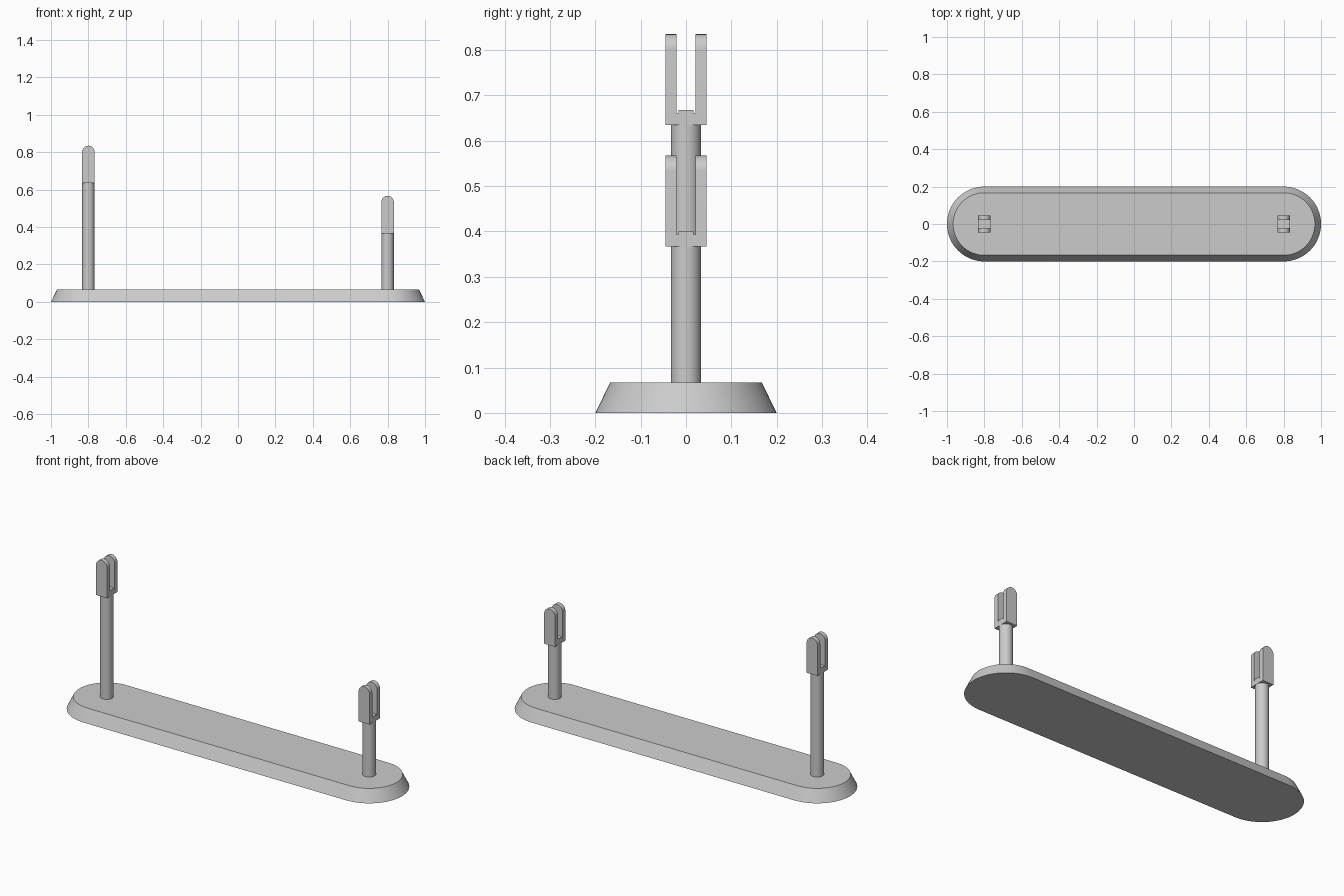
import bpy, bmesh, math
from mathutils import Vector

if "Cube" in bpy.data.objects:
    bpy.data.objects.remove(bpy.data.objects["Cube"])

# One plain grey for everything
grey = bpy.data.materials.new("plain grey")
grey.use_nodes = True
colour = (0.6, 0.6, 0.6, 1)
grey.diffuse_color = colour
grey.node_tree.nodes["Principled BSDF"].inputs["Base Color"].default_value = colour

END = 0.8          # distance of the posts and base arcs from the centre
BASE_H = 0.067     # base thickness
R = 0.033          # post radius and half width of a fork


def finish(name, bm):
    bmesh.ops.recalc_face_normals(bm, faces=bm.faces)
    mesh = bpy.data.meshes.new(name)
    bm.to_mesh(mesh)
    bm.free()
    obj = bpy.data.objects.new(name, mesh)
    bpy.context.collection.objects.link(obj)
    mesh.materials.append(grey)
    return obj


def smooth(obj):
    bpy.ops.object.select_all(action="DESELECT")
    obj.select_set(True)
    bpy.context.view_layer.objects.active = obj
    bpy.ops.object.shade_smooth_by_angle(angle=math.radians(30))


def extrude(name, points, offset):
    """Extrude a closed outline of 3D points along an offset."""
    bm = bmesh.new()
    face = bm.faces.new([bm.verts.new(p) for p in points])
    out = bmesh.ops.extrude_face_region(bm, geom=[face])
    moved = [v for v in out["geom"] if isinstance(v, bmesh.types.BMVert)]
    bmesh.ops.translate(bm, verts=moved, vec=Vector(offset))
    return finish(name, bm)


def arc(start, sweep, steps):
    return [math.radians(start + sweep * i / steps) for i in range(steps + 1)]


def make_base():
    # Stadium outline, narrower at the top
    bm = bmesh.new()
    rings = []
    for radius, z in ((0.2, 0), (0.167, BASE_H)):
        ring = []
        for side, start in ((1, -90), (-1, 90)):
            for a in arc(start, 180, 32):
                ring.append(bm.verts.new((side * END + radius * math.cos(a),
                                          radius * math.sin(a), z)))
        rings.append(ring)
    low, high = rings
    bm.faces.new(low[::-1])
    bm.faces.new(high)
    n = len(low)
    for i in range(n):
        j = (i + 1) % n
        bm.faces.new((low[i], low[j], high[j], high[i]))
    smooth(finish("base", bm))


def make_post(name, x, top):
    bm = bmesh.new()
    bmesh.ops.create_cone(bm, cap_ends=True, segments=48, radius1=R, radius2=R,
                          depth=top - BASE_H)
    bmesh.ops.translate(bm, verts=bm.verts, vec=(x, 0, (top + BASE_H) / 2))
    smooth(finish(name, bm))


def make_fork(name, x, z):
    # Round-topped block
    half, height = 0.045, 0.2
    outline = [(x - R, -half, z), (x + R, -half, z)]
    outline += [(x + R * math.cos(a), -half, z + height - R + R * math.sin(a))
                for a in arc(0, 180, 24)]
    fork = extrude(name, outline, (0, 2 * half, 0))

    # Slot with a shallow relief groove along each prong
    slot, ridge, floor, groove = 0.021, 0.017, z + 0.033, z + 0.026
    profile = [(-slot, z + 0.3), (-slot, groove), (-ridge, groove), (-ridge, floor),
               (ridge, floor), (ridge, groove), (slot, groove), (slot, z + 0.3)]
    cutter = extrude("slot_cutter", [(x - 0.1, y, h) for y, h in profile], (0.2, 0, 0))
    cutter.hide_render = True

    cut = fork.modifiers.new("slot", "BOOLEAN")
    cut.operation = "DIFFERENCE"
    cut.solver = "EXACT"
    cut.object = cutter
    bpy.ops.object.select_all(action="DESELECT")
    fork.select_set(True)
    bpy.context.view_layer.objects.active = fork
    bpy.ops.object.modifier_apply(modifier=cut.name)
    bpy.data.objects.remove(cutter)
    smooth(fork)


make_base()
for label, x, z in (("tall", -END, 0.635), ("short", END, 0.367)):
    make_post(label + "_post", x, z)
    make_fork(label + "_fork", x, z)
